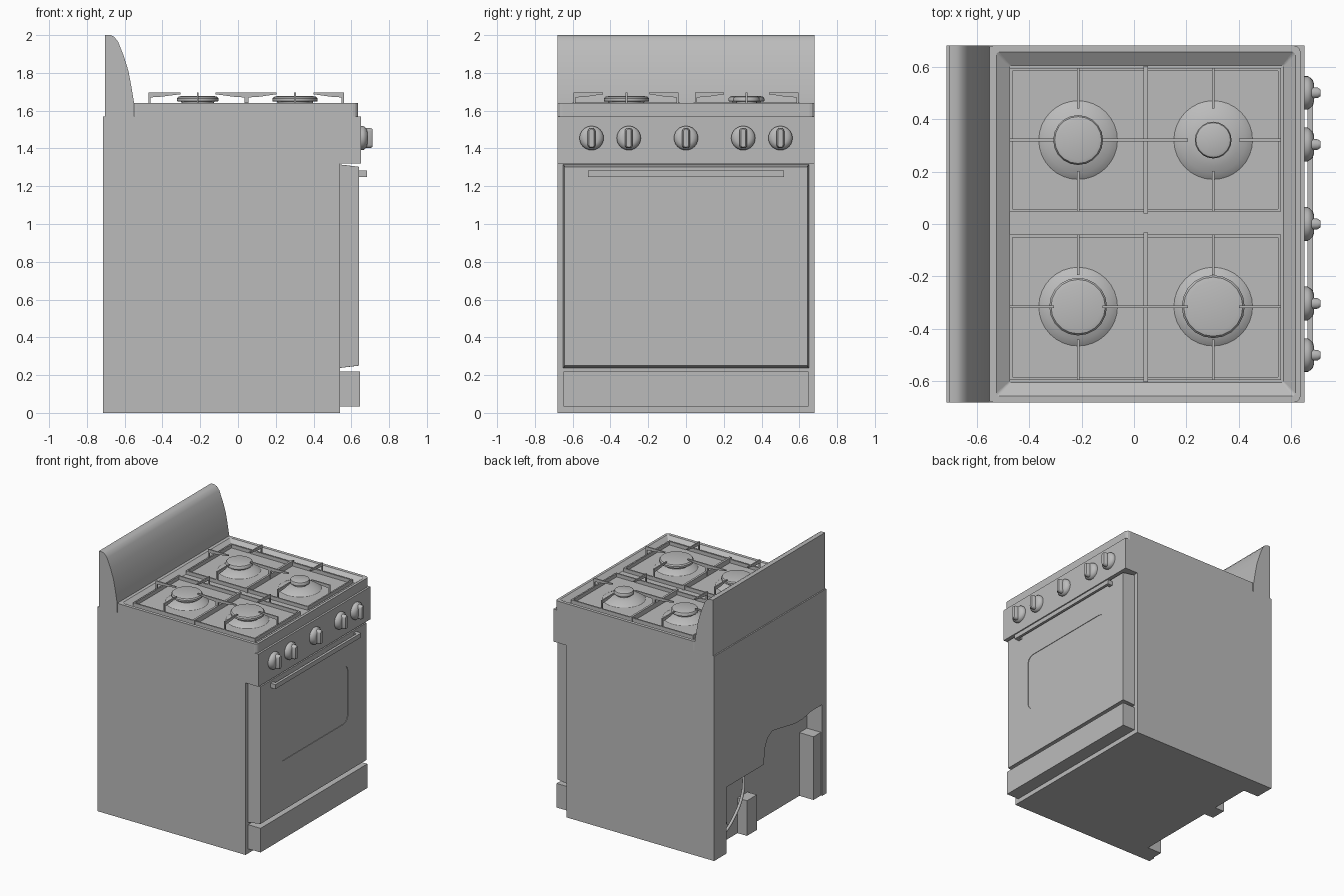
import bpy, bmesh
from math import sin, cos, pi

if "Cube" in bpy.data.objects:
    bpy.data.objects.remove(bpy.data.objects["Cube"])

grey = bpy.data.materials.new("appliance_grey")
grey.use_nodes = True
grey.diffuse_color = (0.5, 0.5, 0.5, 1)
grey.node_tree.nodes["Principled BSDF"].inputs["Base Color"].default_value = (0.5, 0.5, 0.5, 1)


def build(name, parts, smooth=False):
    """One object from several lofts; each loft is a list of matching rings."""
    bm = bmesh.new()
    for rings in parts:
        loops = [[bm.verts.new(p) for p in ring] for ring in rings]
        n = len(loops[0])
        for a, b in zip(loops, loops[1:]):
            for i in range(n):
                j = (i + 1) % n
                bm.faces.new((a[i], a[j], b[j], b[i]))
        bm.faces.new(loops[0][::-1])
        bm.faces.new(loops[-1])
    bmesh.ops.recalc_face_normals(bm, faces=bm.faces)
    me = bpy.data.meshes.new(name)
    bm.to_mesh(me)
    bm.free()
    me.materials.append(grey)
    ob = bpy.data.objects.new(name, me)
    bpy.context.collection.objects.link(ob)
    if smooth:
        bpy.ops.object.select_all(action='DESELECT')
        ob.select_set(True)
        bpy.context.view_layer.objects.active = ob
        bpy.ops.object.shade_smooth_by_angle(angle=0.6)
    return ob


def place(axis, pts, d):
    """Put 2D points on the plane at distance d along an axis."""
    if axis == 'x':
        return [(d, a, b) for a, b in pts]
    if axis == 'y':
        return [(a, d, b) for a, b in pts]
    return [(a, b, d) for a, b in pts]


def prism(axis, pts, d0, d1):
    return [place(axis, pts, d0), place(axis, pts, d1)]


def box(x0, x1, y0, y1, z0, z1):
    return prism('z', [(x0, y0), (x1, y0), (x1, y1), (x0, y1)], z0, z1)


def rounded(a0, a1, b0, b1, r, seg=3):
    """Rounded rectangle outline."""
    pts = []
    for q, (a, b) in enumerate([(a1 - r, b1 - r), (a0 + r, b1 - r), (a0 + r, b0 + r), (a1 - r, b0 + r)]):
        for k in range(seg + 1):
            t = (q + k / seg) * pi / 2
            pts.append((a + r * cos(t), b + r * sin(t)))
    return pts


def turned(axis, ca, cb, profile, n=20):
    """Turned part: profile of (radius, distance along axis)."""
    return [place(axis, [(ca + r * cos(2 * pi * i / n), cb + r * sin(2 * pi * i / n))
                         for i in range(n)], d) for r, d in profile]


HALF = 0.68

# Cabinet with overhanging control panel
body = build("cabinet", [prism('y', [(-0.715, 0), (0.54, 0), (0.54, 1.32), (0.65, 1.32),
                                     (0.65, 1.57), (-0.715, 1.57)], -HALF, HALF)])

# Service opening in the back
opening = [(0.53, -0.1), (0.53, 0.51), (0.08, 0.51), (0.06, 0.64), (0.03, 0.7), (-0.03, 0.73),
           (-0.3, 0.68), (-0.4, 0.68), (-0.5, 0.7), (-0.63, 0.7), (-0.63, -0.1)]
cutter = build("opening_cutter", [prism('x', opening, -0.8, -0.585)])
cutter.hide_render = True
cutter.hide_viewport = True
cut = body.modifiers.new("opening", 'BOOLEAN')
cut.object = cutter
cut.solver = 'EXACT'
cutter.display_type = 'WIRE'
bpy.context.view_layer.objects.active = body
bpy.ops.object.modifier_apply(modifier=cut.name)
bpy.data.objects.remove(cutter)
build("service_boxes", [box(-0.705, -0.585, -0.63, -0.54, 0, 0.485),
                        box(-0.665, -0.585, 0.09, 0.21, 0, 0.27)])


def hose(name, points):
    cu = bpy.data.curves.new(name, 'CURVE')
    cu.dimensions = '3D'
    cu.bevel_depth = 0.011
    cu.bevel_resolution = 2
    cu.resolution_u = 6
    cu.materials.append(grey)
    sp = cu.splines.new('BEZIER')
    sp.bezier_points.add(len(points) - 1)
    for bp, p in zip(sp.bezier_points, points):
        bp.co = p
        bp.handle_left_type = bp.handle_right_type = 'AUTO'
    bpy.context.collection.objects.link(bpy.data.objects.new(name, cu))


hose("gas_hose", [(-0.63, 0.48, 0.51), (-0.63, 0.48, 0.2), (-0.64, 0.42, 0.12), (-0.6, 0.38, 0.15)])
hose("power_cord", [(-0.63, 0.2, 0.51), (-0.64, 0.23, 0.32), (-0.64, 0.36, 0.16),
                    (-0.64, 0.46, 0.1), (-0.6, 0.4, 0.07)])

# Backsplash
build("backsplash", [prism('y', [(-0.705, 1.57), (-0.705, 2), (-0.675, 2), (-0.655, 1.99), (-0.635, 1.965),
                                 (-0.605, 1.89), (-0.58, 1.81), (-0.565, 1.73), (-0.55, 1.64),
                                 (-0.55, 1.57)], -HALF, HALF)], True)

# Cooktop tray with sunken floor
FLOOR = 1.605
outer = rounded(-0.56, 0.635, -HALF, HALF, 0.025)
build("cooktop", [[place('z', outer, 1.57), place('z', outer, 1.64),
                   place('z', rounded(-0.525, 0.615, -0.655, 0.655, 0.01), 1.64),
                   place('z', rounded(-0.475, 0.57, -0.605, 0.605, 0.005), FLOOR)]])

# Burners: raised dome, neck and cap
for side, y, radii in (("right", -0.315, (0.11, 0.12)), ("left", 0.32, (0.095, 0.07))):
    for pos, x, r in zip(("rear", "front"), (-0.213, 0.302), radii):
        label = pos + "_" + side
        build("burner_dome_" + label, [turned('z', x, y, [
            (0.155, FLOOR - 0.005), (0.15, FLOOR), (0.125, 1.617), (0.1, 1.628),
            (0.07, 1.635), (0.04, 1.637)], 32)], True)
        build("burner_cap_" + label, [turned('z', x, y, [
            (r * 0.75, 1.63), (r * 0.8, 1.648), (r, 1.65), (r, 1.664),
            (r * 0.94, 1.673), (r * 0.8, 1.677)])], True)


def finger(axis, across, root, tip, w=0.01):
    """Upright grate bar that thins toward its tip."""
    s = 1 if tip > root else -1
    pts = [(root, 1.61), (root, 1.695), (tip, 1.695), (tip, 1.687), (root + s * 0.07, 1.674),
           (root + s * 0.011, 1.67), (root + s * 0.011, 1.61)]
    return prism('y' if axis == 'x' else 'x', pts, across - w / 2, across + w / 2)


# Pan supports
X0, X1, MID = -0.475, 0.56, 0.045
for side, y0, y1, yc in (("right", -0.595, -0.04, -0.315), ("left", 0.047, 0.595, 0.32)):
    t, lo, hi = 0.011, FLOOR, 1.632
    parts = [box(X0, X1, y0, y0 + t, lo, hi), box(X0, X1, y1 - t, y1, lo, hi),
             box(X0, X0 + t, y0, y1, lo, hi), box(X1 - t, X1, y0, y1, lo, hi),
             box(MID - 0.008, MID + 0.008, y0 - 0.007, y1 + 0.007, lo, 1.642),
             finger('x', yc, X0, -0.305), finger('x', yc, MID, -0.12),
             finger('x', yc, MID, 0.205), finger('x', yc, X1, 0.4)]
    for x in (-0.213, 0.302):
        parts += [finger('y', x, y0, y0 + 0.155), finger('y', x, y1, y1 - 0.155)]
    build("pan_support_" + side, parts)

# Oven door with recessed window panel
window = rounded(-0.42, 0.42, 0.63, 1.07, 0.05)
build("oven_door", [[place('x', rounded(-0.65, 0.65, 0.238, 1.315, 0.001), 0.54),
                     place('x', rounded(-0.642, 0.642, 0.25, 1.303, 0.001), 0.64),
                     place('x', window, 0.64), place('x', window, 0.636)]])

# Door handle on two posts
build("door_handle", [box(0.662, 0.682, -0.52, 0.52, 1.25, 1.284),
                      box(0.635, 0.67, -0.52, -0.49, 1.25, 1.284),
                      box(0.635, 0.67, 0.49, 0.52, 1.25, 1.284)])

# Storage drawer
build("storage_drawer", [box(0.53, 0.645, -0.648, 0.648, 0.035, 0.22)])

# Control knobs with a vertical grip
for i, y in enumerate((-0.5, -0.303, 0, 0.303, 0.5)):
    z = 1.455
    build(f"knob_{i + 1}", [
        turned('x', y, z, [(0.064, 0.645), (0.064, 0.663), (0.058, 0.672), (0.048, 0.682), (0.035, 0.686)], 24),
        [place('x', rounded(y - 0.022, y + 0.022, z - 0.054, z + 0.054, 0.018), 0.66),
         place('x', rounded(y - 0.02, y + 0.02, z - 0.053, z + 0.053, 0.017), 0.7),
         place('x', rounded(y - 0.013, y + 0.013, z - 0.048, z + 0.048, 0.012), 0.711)]], True)
